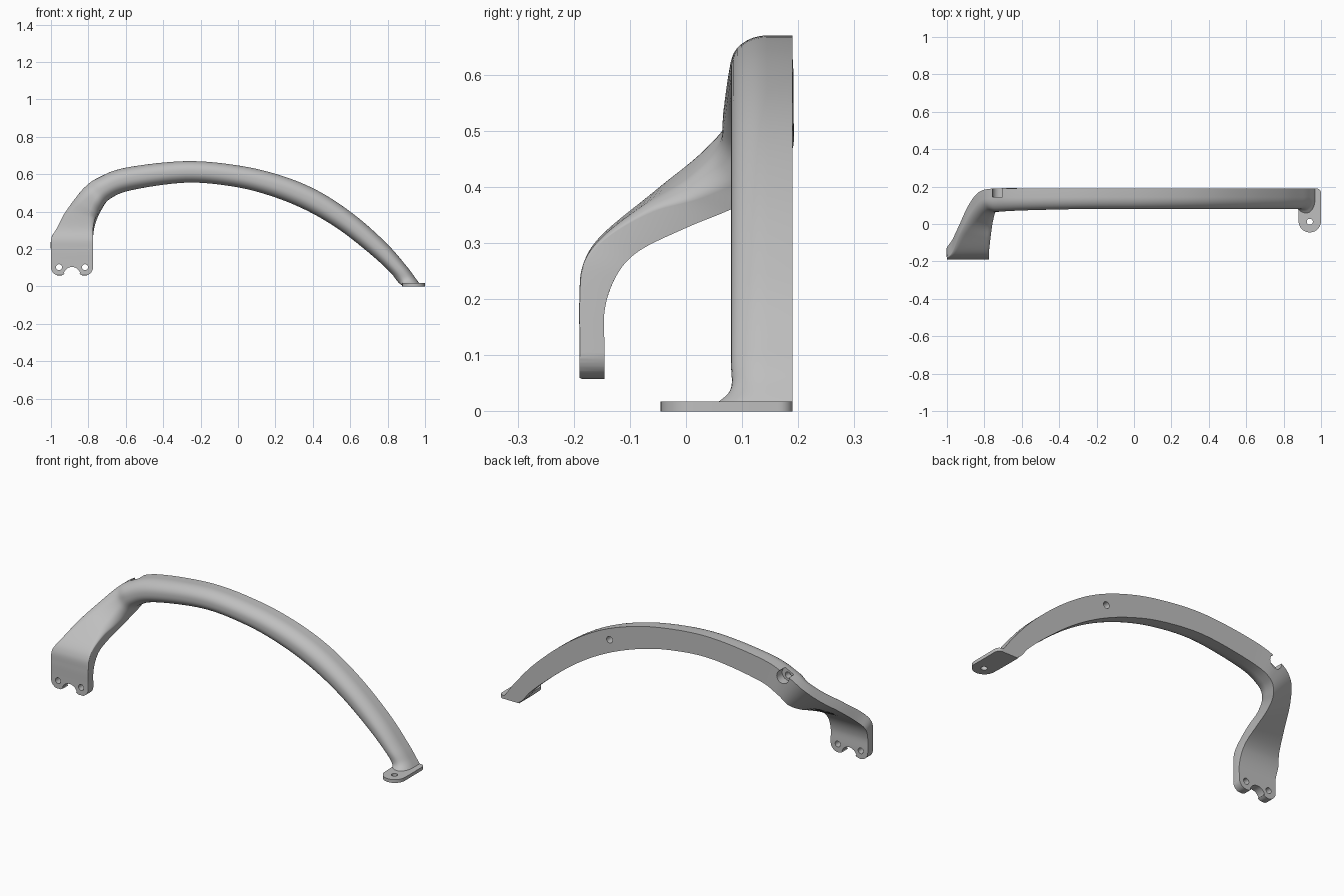
import bpy, bmesh, math
from mathutils import Vector

if "Cube" in bpy.data.objects:
    bpy.data.objects.remove(bpy.data.objects["Cube"])

grey = bpy.data.materials.new("satin_grey")
grey.use_nodes = True
grey.diffuse_color = (0.52, 0.52, 0.52, 1)
grey.node_tree.nodes["Principled BSDF"].inputs["Base Color"].default_value = (0.52, 0.52, 0.52, 1)


def new_object(name, bm):
    bmesh.ops.recalc_face_normals(bm, faces=bm.faces)
    mesh = bpy.data.meshes.new(name)
    bm.to_mesh(mesh)
    bm.free()
    mesh.materials.append(grey)
    ob = bpy.data.objects.new(name, mesh)
    bpy.context.collection.objects.link(ob)
    return ob


def prism(name, points, offset):
    """Extrude a closed outline along an offset vector."""
    bm = bmesh.new()
    face = bm.faces.new([bm.verts.new(p) for p in points])
    ext = bmesh.ops.extrude_face_region(bm, geom=[face])
    bmesh.ops.translate(bm, vec=offset, verts=[v for v in ext["geom"] if isinstance(v, bmesh.types.BMVert)])
    return new_object(name, bm)


def arc(cx, cy, r, a0, a1, n=12):
    steps = [math.radians(a0 + (a1 - a0) * i / n) for i in range(n + 1)]
    return [(cx + r * math.cos(a), cy + r * math.sin(a)) for a in steps]


def drill(x, z, r, y0, y1):
    ring = arc(x, z, r, 0, 360, 32)[:-1]
    return prism("drill", [(px, y0, pz) for px, pz in ring], (0, y1 - y0, 0))


def combine(body, tool, operation):
    mod = body.modifiers.new("combine", "BOOLEAN")
    mod.operation, mod.solver, mod.object = operation, "EXACT", tool
    bpy.context.view_layer.objects.active = body
    bpy.ops.object.modifier_apply(modifier=mod.name)
    bpy.data.objects.remove(tool)


def catmull(a, b, c, d, t):
    return 0.5 * (2 * b + (c - a) * t + (2 * a - 5 * b + 4 * c - d) * t * t + (3 * b - a - 3 * c + d) * t ** 3)


# Leg stations: outer back, inner back, outer front, inner front, corner rounding
stations = []


def station(ob, ib, of, inf, rnd):
    stations.append([Vector(p) for p in (ob, ib, of, inf)] + [rnd])


for z in (0.04, 0.11, 0.18):
    station((-1, -.145, z), (-.775, -.145, z), (-1, -.19, z + .02), (-.775, -.19, z + .02), .02)
station((-1, -.125, .24), (-.775, -.125, .24), (-.998, -.184, .26), (-.775, -.184, .26), .03)
station((-.972, -.085, .29), (-.773, -.085, .285), (-.968, -.15, .315), (-.775, -.15, .31), .08)
station((-.932, 0, .365), (-.765, 0, .327), (-.925, -.05, .40), (-.765, -.075, .365), .18)
station((-.885, .10, .445), (-.752, .09, .365), (-.87, .03, .475), (-.752, -.01, .39), .30)
station((-.83, .17, .52), (-.73, .16, .41), (-.81, .075, .54), (-.73, .045, .425), .40)

# Arch stations: outer x z, inner x z, front y
for ox, oz, ix, iz, fy in (
    (-.75, .58, -.685, .468, .066), (-.6, .635, -.57, .515, .073), (-.28, .67, -.28, .555, .08),
    (0, .647, -.03, .535, .08), (.23, .593, .17, .486, .08), (.43, .51, .36, .41, .08),
    (.62, .385, .535, .308, .08), (.79, .235, .70, .18, .08), (.90, .11, .81, .08, .08),
    (.945, .05, .85, .03, .08), (.968, .018, .868, .012, .056), (.975, .006, .878, .006, .05),
):
    station((ox, .19, oz), (ix, .19, iz), (ox, fy, oz), (ix, fy, iz), .45)


def section(ob, ib, of, inf, rnd):
    """Section with a flat back and rounded front corners."""
    corner = [(rnd * (1 - math.cos(a)), 1 - 1.3 * rnd * (1 - math.sin(a)))
              for a in (math.radians(11.25 * i) for i in range(9))]
    uv = [(0, 0)] + corner + [(1 - u, v) for u, v in reversed(corner)] + [(1, 0)]
    return [ob.lerp(ib, u).lerp(of.lerp(inf, u), v) for u, v in uv]


# Handle body swept through the stations
bm = bmesh.new()
rings = []
last = len(stations) - 1
for i in range(last):
    quad = [stations[min(max(i + k, 0), last)] for k in (-1, 0, 1, 2)]
    for s in range(8 if i < last - 1 else 9):
        vals = [catmull(*[q[j] for q in quad], s / 8) for j in range(5)]
        rings.append([bm.verts.new(p) for p in section(*vals)])
for a, b in zip(rings, rings[1:]):
    for j in range(len(a)):
        k = (j + 1) % len(a)
        bm.faces.new((a[j], a[k], b[k], b[j]))
bm.faces.new(rings[0])
bm.faces.new(rings[-1])
body = new_object("arched_handle", bm)

# Mounting foot with a rounded tab
outline = arc(.94, .015, .06, 180, 360, 20) + arc(.975, .165, .025, 0, 90, 6) + [(.878, .19), (.878, .08)]
combine(body, prism("foot", [(x, y, 0) for x, y in outline], (0, 0, .018)), "UNION")
hole = arc(.94, .012, .016, 0, 360, 32)[:-1]
combine(body, prism("drill", [(x, y, -.1) for x, y in hole], (0, 0, .2)), "DIFFERENCE")

# Two-lobed lower edge of the leg plate
lobes = arc(-.955, .103, .045, 180, 310) + arc(-.8875, .058, .046, 165, 15) + arc(-.82, .103, .045, 230, 360)
cut = [(-1.1, .103)] + lobes + [(-.7, .103), (-.7, -.1), (-1.1, -.1)]
combine(body, prism("lobe_cutter", [(x, -.3, z) for x, z in cut], (0, .25, 0)), "DIFFERENCE")
for x in (-.957, -.818):
    combine(body, drill(x, .103, .016, -.3, -.05), "DIFFERENCE")

# Screw pocket at the shoulder and blind hole in the flat back
combine(body, drill(-.72, .572, .036, .145, .3), "DIFFERENCE")
combine(body, drill(-.72, .565, .017, .11, .2), "DIFFERENCE")
combine(body, drill(.33, .495, .018, .14, .3), "DIFFERENCE")

body.select_set(True)
bpy.context.view_layer.objects.active = body
bpy.ops.object.shade_smooth_by_angle(angle=math.radians(32))
